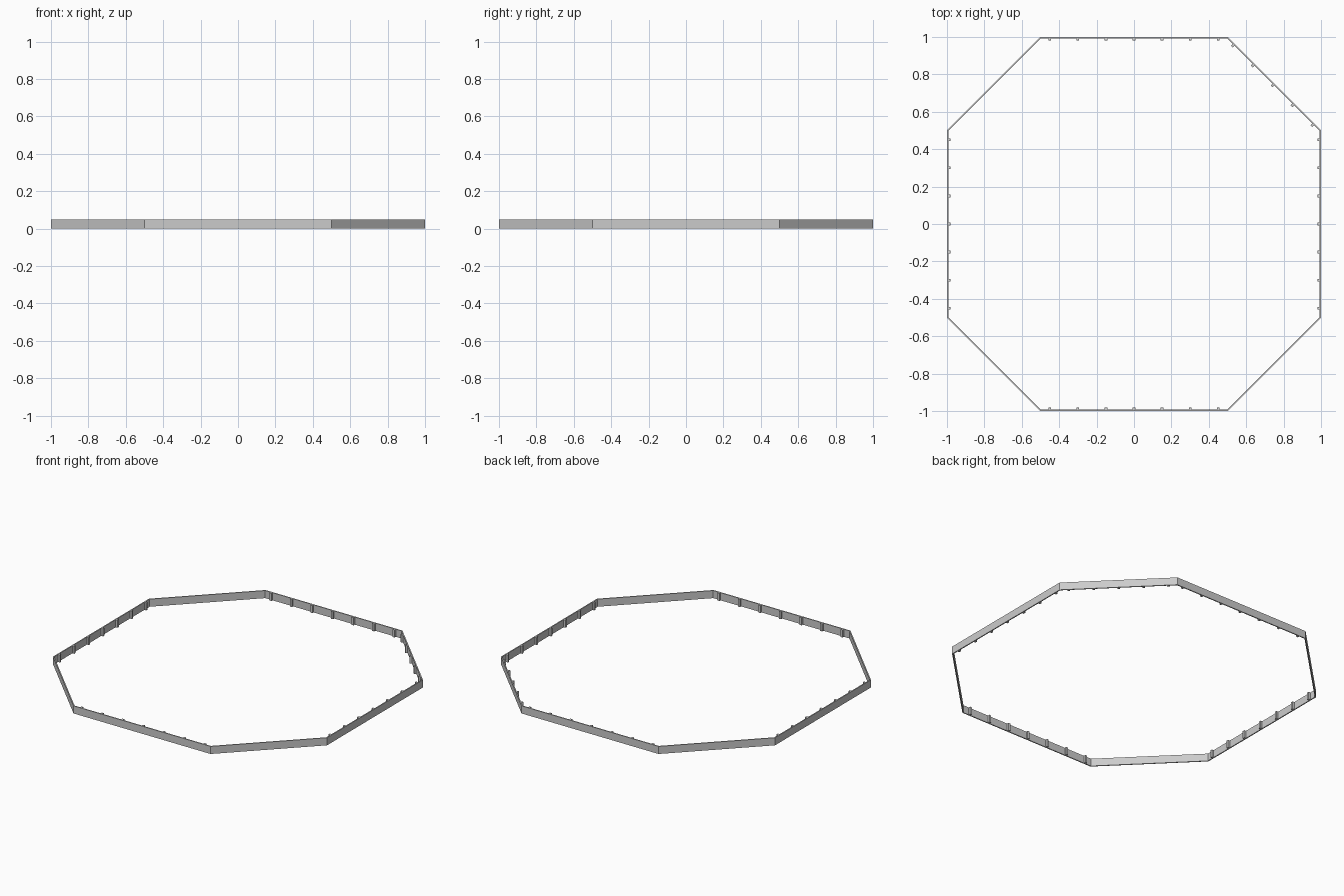
import bpy, bmesh
from math import sqrt, radians, tan
from mathutils import Matrix, Vector

if "Cube" in bpy.data.objects:
    bpy.data.objects.remove(bpy.data.objects["Cube"])

HEIGHT = 0.05
WALL = 0.007
RIB_WIDTH = 0.014
RIB_REACH = 0.02      # distance from outer face to rib tip


def octagon(inset):
    """Corners of the octagon with every side moved inward by inset."""
    a = 1 - inset                       # straight sides
    b = 1.5 - inset * sqrt(2) - a       # where the diagonal meets them
    return [(a, -b), (a, b), (b, a), (-b, a), (-a, b), (-a, -b), (-b, -a), (b, -a)]


def finish(bm, name):
    bmesh.ops.recalc_face_normals(bm, faces=bm.faces)
    mesh = bpy.data.meshes.new(name)
    bm.to_mesh(mesh)
    bm.free()
    obj = bpy.data.objects.new(name, mesh)
    bpy.context.collection.objects.link(obj)
    return obj


# Thin octagonal wall: four corner loops joined around the section
bm = bmesh.new()
section = [(0, 0), (0, HEIGHT), (WALL, HEIGHT), (WALL, 0)]
loops = [[bm.verts.new((x, y, z)) for x, y in octagon(inset)] for inset, z in section]
for k in range(4):
    low, high = loops[k], loops[(k + 1) % 4]
    for i in range(8):
        j = (i + 1) % 8
        bm.faces.new((low[i], low[j], high[j], high[i]))
finish(bm, "octagonal_wall")


# Row of inner ribs along one side, facing the given angle
def rib_row(name, angle, distance, count):
    bm = bmesh.new()
    turn = Matrix.Rotation(radians(angle), 4, 'Z')
    depth = RIB_REACH - WALL / 2
    for i in range(count):
        along = (i - (count - 1) / 2) * 0.15
        centre = Vector((distance - RIB_REACH + depth / 2, along, HEIGHT / 2))
        bmesh.ops.create_cube(bm, size=1, matrix=turn @ Matrix.Translation(centre)
                              @ Matrix.Diagonal((depth, RIB_WIDTH, HEIGHT, 1)))
    finish(bm, name)


rib_row("right_ribs", 0, 1, 7)
rib_row("back_ribs", 90, 1, 7)
rib_row("left_ribs", 180, 1, 7)
rib_row("front_ribs", 270, 1, 7)
rib_row("back_right_corner_ribs", 45, 1.5 / sqrt(2), 5)
